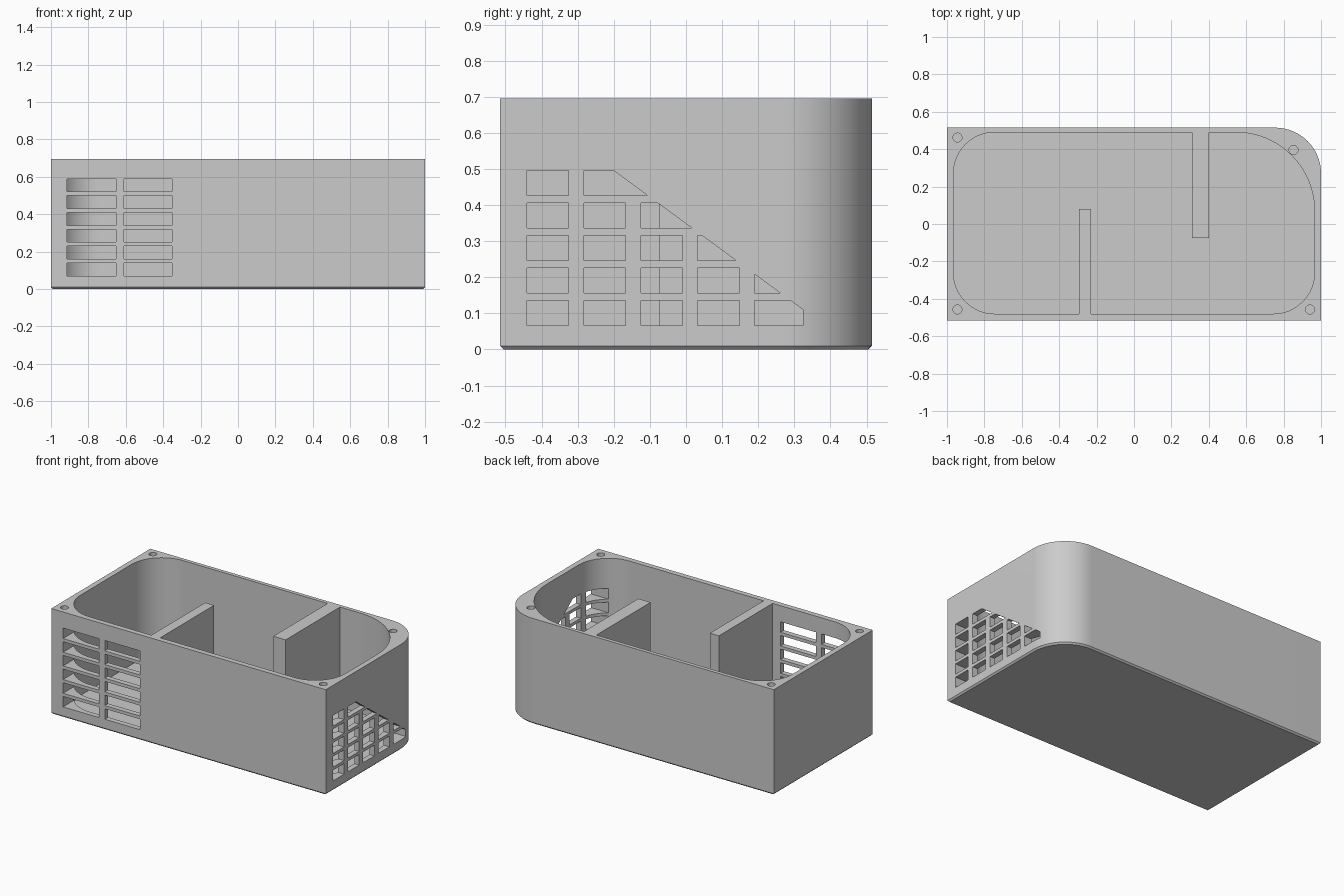
import bpy
import bmesh
from math import cos, sin, pi, radians
from mathutils import Vector

if "Cube" in bpy.data.objects:
    bpy.data.objects.remove(bpy.data.objects["Cube"])

HEIGHT, FLOOR = 0.695, 0.035

grey = bpy.data.materials.new("plain grey")
grey.use_nodes = True
grey.diffuse_color = (0.6, 0.6, 0.6, 1)
grey.node_tree.nodes["Principled BSDF"].inputs["Base Color"].default_value = (0.6, 0.6, 0.6, 1)


def arc(cx, cy, r, start, sweep=90, n=24):
    """Points along a counter-clockwise arc, angles in degrees."""
    angles = [radians(start + sweep * i / n) for i in range(n + 1)]
    return [(cx + r * cos(a), cy + r * sin(a)) for a in angles]


def prisms(name, profiles, place, depth):
    """Extrude each closed 2D profile by depth, all in one mesh object."""
    bm = bmesh.new()
    for profile in profiles:
        face = bm.faces.new([bm.verts.new(place(*p)) for p in profile])
        new = bmesh.ops.extrude_face_region(bm, geom=[face])["geom"]
        verts = [g for g in new if isinstance(g, bmesh.types.BMVert)]
        bmesh.ops.translate(bm, verts=verts, vec=Vector(depth))
    bmesh.ops.recalc_face_normals(bm, faces=bm.faces)
    mesh = bpy.data.meshes.new(name)
    bm.to_mesh(mesh)
    bm.free()
    mesh.materials.append(grey)
    obj = bpy.data.objects.new(name, mesh)
    bpy.context.collection.objects.link(obj)
    return obj


def rect(a0, b0, a1, b1):
    return [(a0, b0), (a1, b0), (a1, b1), (a0, b1)]


# Outer block: one rounded corner and a small chamfer around the base
outline = [(-1, 0.515), (-1, -0.515), (1, -0.515)] + arc(0.755, 0.27, 0.245, 0)
enclosure = prisms("enclosure", [outline], lambda x, y: (x, y, 0), (0, 0, HEIGHT))
bm = bmesh.new()
bm.from_mesh(enclosure.data)
base_edges = [e for e in bm.edges if all(v.co.z < 0.001 for v in e.verts)]
bmesh.ops.bevel(bm, geom=base_edges, offset=0.01, segments=1, affect='EDGES')
bm.to_mesh(enclosure.data)
bm.free()

# Cavity outline: rounded corners, notched where the two partitions stand
cavity = arc(-0.745, -0.26, 0.22, 180)
cavity += [(-0.295, -0.48), (-0.295, 0.08), (-0.23, 0.08), (-0.23, -0.48)]
cavity += arc(0.745, -0.26, 0.22, 270) + arc(0.545, 0.07, 0.42, 0)
cavity += [(0.40, 0.49), (0.40, -0.075), (0.31, -0.075), (0.31, 0.49)]
cavity += arc(-0.745, 0.27, 0.22, 90)

# Screw holes in the rim corners
hole_centres = [(-0.944, 0.462), (-0.944, -0.457), (0.941, -0.457), (0.853, 0.396)]
holes = [arc(x, y, 0.024, 0, 360, 24)[:-1] for x, y in hole_centres]

# Front vents: two columns of six slots
slots = [rect(x0, 0.07 + 0.09 * row, x1, 0.139 + 0.09 * row)
         for row in range(6) for x0, x1 in ((-0.914, -0.652), (-0.61, -0.353))]

# Side vents: a grid whose last cell in each row is cut by a diagonal
SLOPE, LIMIT = 0.735, 0.324


def diagonal_z(y):
    return 0.493 - SLOPE * (y + 0.197)


def diagonal_y(z):
    return (0.493 - z) / SLOPE - 0.197


grid = []
for row, full in enumerate((4, 4, 3, 2, 1)):
    z0 = 0.066 + 0.09 * row
    z1 = z0 + 0.07
    starts = [-0.44 + 0.1575 * i for i in range(full + 1)]
    grid += [rect(y, z0, y + 0.115, z1) for y in starts[:-1]]
    y = starts[-1]
    cell = [(y, z0), (min(LIMIT, diagonal_y(z0)), z0)]
    if diagonal_y(z0) > LIMIT:
        cell.append((LIMIT, diagonal_z(LIMIT)))
    if diagonal_y(z1) > y:
        cell += [(diagonal_y(z1), z1), (y, z1)]
    else:
        cell.append((y, diagonal_z(y)))
    grid.append(cell)

# Cut everything out of the block
cutters = [
    prisms("cavity_cutter", [cavity], lambda x, y: (x, y, FLOOR), (0, 0, 1)),
    prisms("screw_hole_cutter", holes, lambda x, y: (x, y, HEIGHT - 0.15), (0, 0, 0.3)),
    prisms("front_vent_cutter", slots, lambda x, z: (x, -0.6, z), (0, 0.3, 0)),
    prisms("side_vent_cutter", grid, lambda y, z: (0.7, y, z), (0.4, 0, 0)),
]
bpy.ops.object.select_all(action='DESELECT')
bpy.context.view_layer.objects.active = enclosure
enclosure.select_set(True)
for cutter in cutters:
    cutter.hide_render = True
    mod = enclosure.modifiers.new(cutter.name, 'BOOLEAN')
    mod.operation = 'DIFFERENCE'
    mod.solver = 'EXACT'
    mod.object = cutter
    bpy.ops.object.modifier_apply(modifier=mod.name)
    bpy.data.objects.remove(cutter)

bpy.ops.object.shade_smooth_by_angle(angle=radians(30))
